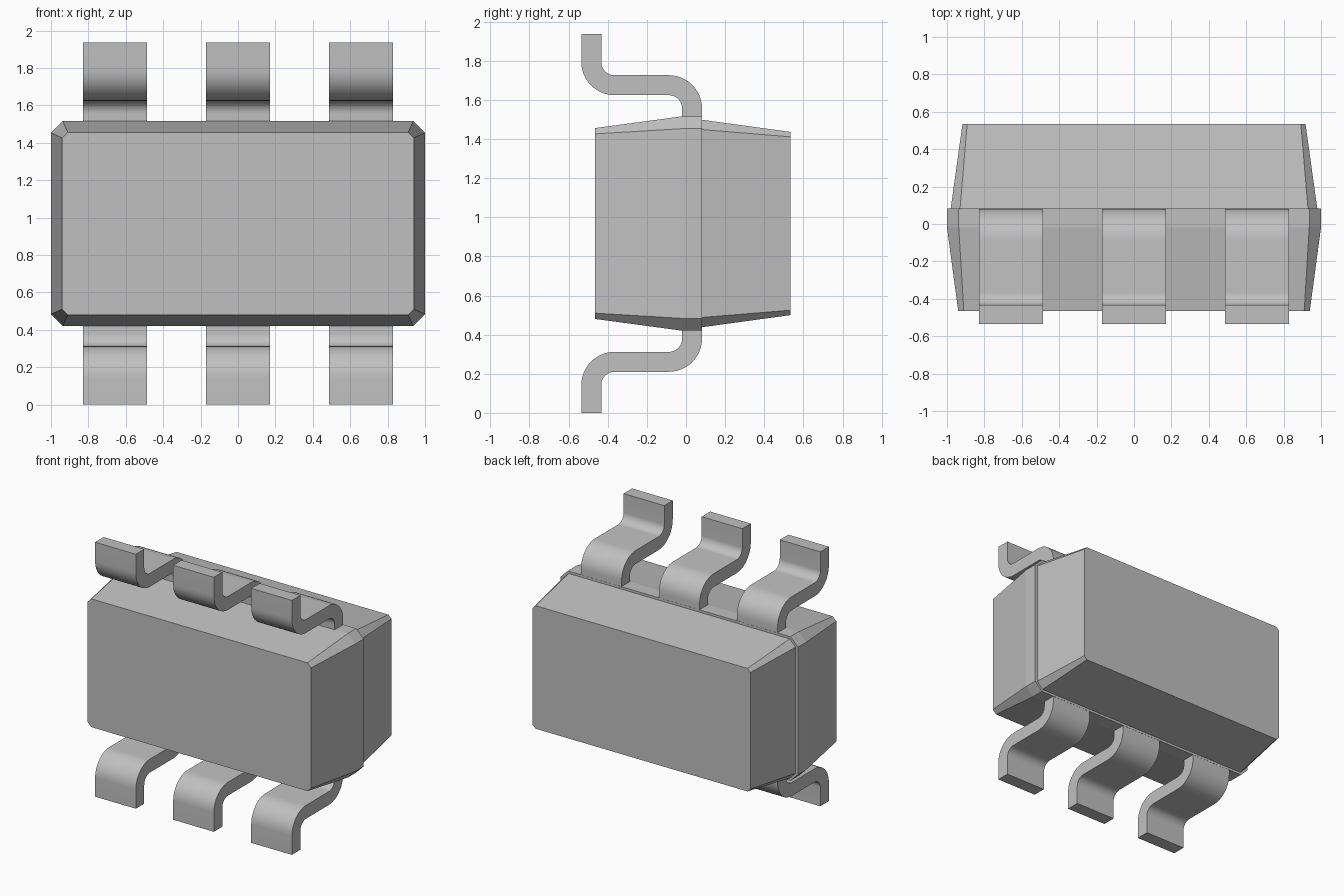
import bpy
import bmesh
from math import sin, cos, pi, radians

cube = bpy.data.objects.get("Cube")
if cube:
    bpy.data.objects.remove(cube, do_unlink=True)

MID_Z = 0.968

grey = bpy.data.materials.new("plain grey")
grey.use_nodes = True
COLOUR = (0.53, 0.53, 0.53, 1)
grey.diffuse_color = COLOUR
grey.node_tree.nodes["Principled BSDF"].inputs["Base Color"].default_value = COLOUR


def loft(name, rings, smooth=False):
    """Join equal-length rings of points into a closed solid."""
    bm = bmesh.new()
    loops = [[bm.verts.new(p) for p in ring] for ring in rings]
    for a, b in zip(loops, loops[1:]):
        for i in range(len(a)):
            j = (i + 1) % len(a)
            bm.faces.new((a[i], a[j], b[j], b[i]))
    bm.faces.new(loops[0])
    bm.faces.new(loops[-1])
    bmesh.ops.recalc_face_normals(bm, faces=bm.faces)
    mesh = bpy.data.meshes.new(name)
    bm.to_mesh(mesh)
    bm.free()
    mesh.materials.append(grey)
    obj = bpy.data.objects.new(name, mesh)
    bpy.context.collection.objects.link(obj)
    if smooth:
        bpy.ops.object.select_all(action='DESELECT')
        obj.select_set(True)
        bpy.context.view_layer.objects.active = obj
        bpy.ops.object.shade_smooth_by_angle(angle=radians(30))
    return obj


def octagon(y, w, h, c):
    """Rectangle with cut corners, half width w and half height h."""
    pts = [(w, h - c), (w - c, h), (c - w, h), (-w, h - c),
           (-w, c - h), (c - w, -h), (w - c, -h), (w, c - h)]
    return [(x, y, MID_Z + z) for x, z in pts]


# Moulded body: tapered front shell with a flat rim, slightly smaller rear shell
loft("front_body_shell", [octagon(-0.464, 0.94, 0.488, 0.03),
                          octagon(-0.018, 1.0, 0.548, 0.063),
                          octagon(0.083, 1.0, 0.548, 0.063)])
loft("rear_body_shell", [octagon(0.083, 0.98, 0.53, 0.05),
                         octagon(0.535, 0.917, 0.468, 0.025)])


# Bent lead: side profile in (y, height above the body middle)
def arc(cy, cz, r, start, end, steps=12):
    angles = [start + (end - start) * i / steps for i in range(steps + 1)]
    return [(cy + r * cos(a), cz + r * sin(a)) for a in angles]


INNER, OUTER = 0.068, 0.17
near, far = (-0.088, 0.588), (-0.365, 0.826)
outer_side = [(0.082, 0.54)] + arc(*near, OUTER, 0, pi / 2) \
    + arc(*far, INNER, 1.5 * pi, pi) + [(far[0] - INNER, MID_Z)]
inner_side = [(near[0] + INNER, 0.54)] + arc(*near, INNER, 0, pi / 2) \
    + arc(*far, OUTER, 1.5 * pi, pi) + [(far[0] - OUTER, MID_Z)]
profile = outer_side + inner_side[::-1]

for row, sign in (("top", 1), ("bottom", -1)):
    for place, x in (("right", -0.657), ("middle", 0), ("left", 0.657)):
        rings = [[(x + dx, y, MID_Z + sign * z) for y, z in profile]
                 for dx in (-0.171, 0.171)]
        loft(f"{row}_{place}_lead", rings, smooth=True)
